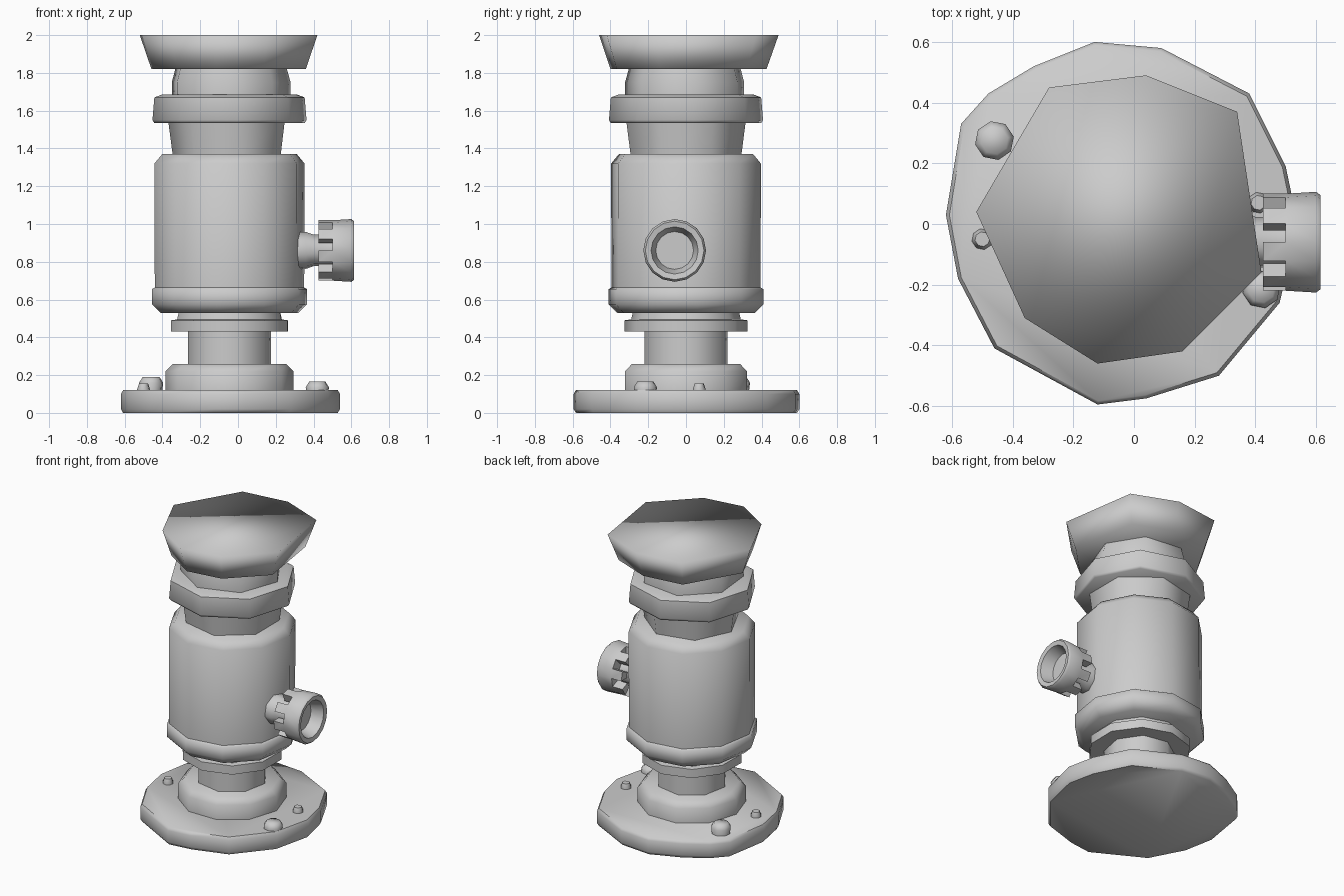
import bpy, bmesh, math
from mathutils import Matrix

cube = bpy.data.objects.get("Cube")
if cube:
    bpy.data.objects.remove(cube)

AXIS_X = -0.045

grey = bpy.data.materials.new("plain grey")
grey.use_nodes = True
colour = (0.6, 0.6, 0.6, 1)
grey.diffuse_color = colour
grey.node_tree.nodes["Principled BSDF"].inputs["Base Color"].default_value = colour


def finish(name, bm, angle=60):
    bmesh.ops.recalc_face_normals(bm, faces=bm.faces)
    mesh = bpy.data.meshes.new(name)
    bm.to_mesh(mesh)
    bm.free()
    mesh.materials.append(grey)
    ob = bpy.data.objects.new(name, mesh)
    bpy.context.collection.objects.link(ob)
    bpy.ops.object.select_all(action="DESELECT")
    ob.select_set(True)
    bpy.context.view_layer.objects.active = ob
    if angle:
        bpy.ops.object.shade_smooth_by_angle(angle=math.radians(angle))
    else:
        bpy.ops.object.shade_smooth()
    return ob


def skin(bm, rings):
    """Join rings of equal length and close both ends."""
    loops = [[bm.verts.new(p) for p in ring] for ring in rings]
    n = len(loops[0])
    bands = []
    for a, b in zip(loops, loops[1:]):
        bands.append([bm.faces.new((a[i], a[(i + 1) % n], b[(i + 1) % n], b[i]))
                      for i in range(n)])
    bm.faces.new(loops[0])
    bm.faces.new(loops[-1])
    return bands


def circle(r, z, sides, turn=0.0):
    step = math.tau / sides
    return [(r * math.cos(step * i + turn), r * math.sin(step * i + turn), z)
            for i in range(sides)]


def turned(name, profile, sides, turn=0.0, centre=(AXIS_X, 0), angle=60):
    bm = bmesh.new()
    skin(bm, [circle(r, z, sides, turn) for r, z in profile])
    bmesh.ops.translate(bm, vec=(*centre, 0), verts=bm.verts)
    return finish(name, bm, angle)


def outlined(name, outline, levels, angle):
    """Stack scaled copies of an irregular outline."""
    bm = bmesh.new()
    skin(bm, [[(AXIS_X + (x - AXIS_X) * s, y * s, z) for x, y in outline]
              for s, z in levels])
    return finish(name, bm, angle)


# Foot plate
plate = [(-.62, .03), (-.58, -.18), (-.46, -.41), (-.12, -.595), (.04, -.575),
         (.28, -.5), (.48, -.26), (.54, 0), (.5, .19), (.38, .43), (.09, .58),
         (-.13, .6), (-.33, .52), (-.48, .43), (-.57, .33)]
outlined("foot_plate", plate, [(.98, 0), (1, .02), (1, .1), (.98, .12)], 60)

# Turned column parts, bottom to top
turned("foot_flange", [(.34, .11), (.34, .22), (.3, .26)], 10)
turned("lower_neck", [(.225, .25), (.225, .44)], 8, .2)
turned("lower_collar", [(.325, .43), (.325, .49), (.29, .495), (.28, .54)], 10, .3)
turned("body_ring", [(.37, .53), (.415, .575), (.415, .655), (.39, .67)], 10, .15)
turned("body", [(.4, .66), (.402, 1.32), (.36, 1.37)], 10, .15)
turned("middle_neck", [(.3, 1.36), (.325, 1.55)], 7, .45)
turned("upper_collar", [(.4, 1.535), (.41, 1.55), (.4, 1.67), (.36, 1.685)], 8, .1)
turned("upper_neck", [(.325, 1.67), (.325, 1.75), (.3, 1.84)], 7, .1)

# Flared cap
cap = [(-.52, .04), (-.36, -.31), (-.12, -.46), (.16, -.42),
       (.42, -.16), (.34, .37), (.04, .49), (-.28, .45)]
outlined("cap", cap, [(.87, 1.82), (1, 2)], 0)

# Bolts on the foot plate
for i, (x, y, r, top) in enumerate([(-.46, .275, .065, .19), (.42, -.215, .063, .165),
                                    (-.5, -.05, .035, .155), (.41, .07, .035, .155)]):
    turned(f"bolt_{i + 1}", [(r * .9, .1), (r, top - .03), (r * .7, top)], 8, .2, (x, y))

# Side knob: stem, then a hollow head with teeth toward the body
to_side = Matrix.Translation((0, -.06, .86)) @ Matrix.Rotation(math.pi / 2, 4, "Y")
stem = turned("knob_stem", [(.1, .3), (.1, .36), (.085, .4), (.085, .52)], 8, .2, (0, 0))
stem.data.transform(to_side)

bm = bmesh.new()
bands = skin(bm, [circle(r, h, 16) for r, h in
                  [(.1, .5), (.16, .5), (.166, .6), (.155, .615), (.125, .61), (.1, .53)]])
bmesh.ops.recalc_face_normals(bm, faces=bm.faces)
for face in bands[0][::2]:
    out = bmesh.ops.extrude_discrete_faces(bm, faces=[face])["faces"]
    bmesh.ops.translate(bm, vec=(0, 0, -.075), verts=out[0].verts)
head = finish("knob_head", bm, 50)
head.data.transform(to_side)
